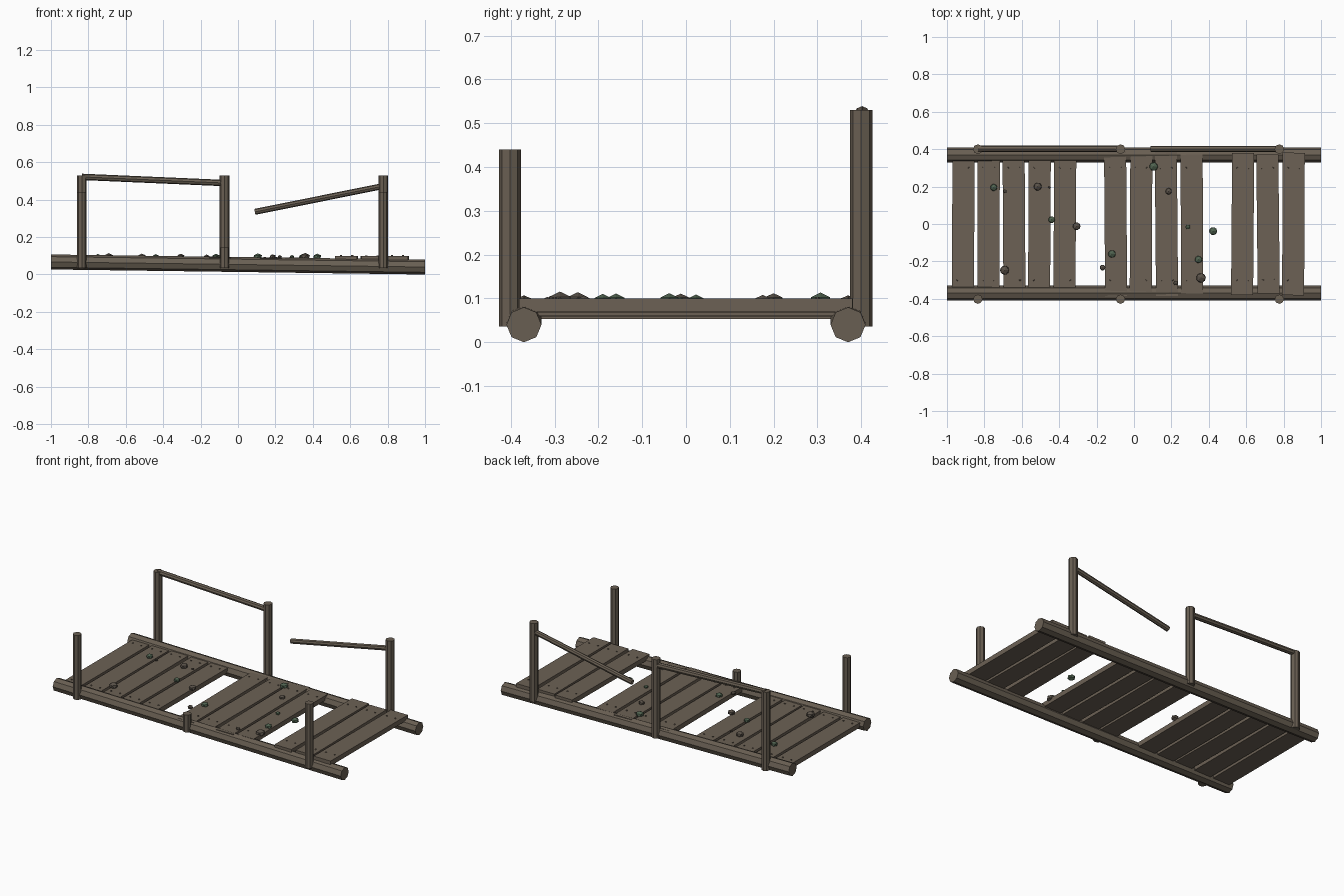
import bpy, bmesh, math, random
from mathutils import Vector, Matrix

if "Cube" in bpy.data.objects:
    bpy.data.objects.remove(bpy.data.objects["Cube"])

random.seed(4)


def material(name, rgb):
    m = bpy.data.materials.new(name)
    m.diffuse_color = (*rgb, 1)
    m.use_nodes = True
    m.node_tree.nodes["Principled BSDF"].inputs["Base Color"].default_value = m.diffuse_color
    return m


plank_wood = material("plank wood", (0.150, 0.120, 0.090))
log_wood = material("log wood", (0.142, 0.115, 0.086))
moss_green = material("moss green", (0.080, 0.125, 0.080))
mud_brown = material("mud brown", (0.100, 0.083, 0.066))


def finish(name, bm, mat):
    mesh = bpy.data.meshes.new(name)
    bm.to_mesh(mesh)
    bm.free()
    mesh.materials.append(mat)
    obj = bpy.data.objects.new(name, mesh)
    bpy.context.collection.objects.link(obj)
    return obj


def pole(name, a, b, radius, mat, sides=8, top=1.0):
    """Faceted round timber between two points."""
    a, b = Vector(a), Vector(b)
    turn = (b - a).to_track_quat('Z', 'Y').to_matrix().to_4x4()
    bm = bmesh.new()
    bmesh.ops.create_cone(bm, cap_ends=True, segments=sides, radius1=radius,
                          radius2=radius * top, depth=(b - a).length,
                          matrix=Matrix.Translation((a + b) / 2) @ turn)
    return finish(name, bm, mat)


def plank(name, x, top, length, yaw):
    """Deck board with nail heads at both ends."""
    place = Matrix.Translation((x, 0, top)) @ Matrix.Rotation(yaw, 4, 'Z')
    bm = bmesh.new()
    bmesh.ops.create_cube(bm, size=1, matrix=place @ Matrix.Translation((0, 0, -0.015))
                          @ Matrix.Diagonal((0.118, length, 0.03, 1)))
    for sx in (-1, 1):
        for sy in (-1, 1):
            bmesh.ops.create_cone(bm, cap_ends=True, segments=6, radius1=0.005,
                                  radius2=0.004, depth=0.006,
                                  matrix=place @ Matrix.Translation((sx * 0.03, sy * 0.30, 0.001)))
    return finish(name, bm, plank_wood)


# Two long bearer logs, dipping slightly to the right
for side, y in (("front", -0.37), ("back", 0.37)):
    pole(side + "_log", (-1, y, 0.067), (1, y, 0.04), 0.04, log_wood)

# Deck boards, with two missing
for i in range(14):
    if i in (5, 10):
        continue
    top = 0.086 if i < 5 else 0.09 if i < 10 else 0.1
    plank("plank_%d" % i, -0.913 + i * 0.1358, top + random.uniform(-0.003, 0.0),
          random.uniform(0.74, 0.78), random.uniform(-0.012, 0.012))

# Posts: tall at the back, shorter and one broken at the front
for x, front_top in ((-0.835, 0.44), (-0.072, 0.145), (0.777, 0.44)):
    pole("front_post", (x, -0.402, 0.036), (x, -0.402, front_top), 0.025, log_wood)
    pole("back_post", (x, 0.400, 0.036), (x, 0.400, 0.53), 0.026, log_wood)

# Handrails, one snapped and hanging
pole("whole_rail", (-0.835, 0.402, 0.522), (-0.072, 0.402, 0.489), 0.017, log_wood)
pole("broken_rail", (0.09, 0.402, 0.335), (0.777, 0.402, 0.473), 0.016, log_wood)

# Moss and mud clumps: x, y, radius
moss = [(-0.75, 0.195, 0.021), (-0.44, 0.023, 0.02), (-0.118, -0.16, 0.023),
        (0.105, 0.307, 0.026), (0.288, -0.016, 0.014), (0.423, -0.038, 0.024),
        (0.345, -0.19, 0.022)]
mud = [(-0.515, 0.2, 0.024), (-0.307, -0.012, 0.023), (-0.692, -0.247, 0.027),
       (-0.168, -0.233, 0.017), (0.185, 0.175, 0.019), (0.358, -0.288, 0.029),
       (0.223, -0.316, 0.013), (-0.69, 0.175, 0.01), (-0.452, 0.197, 0.008)]
for name, mat, clumps in (("moss_clump", moss_green, moss), ("mud_clump", mud_brown, mud)):
    for x, y, r in clumps:
        bm = bmesh.new()
        bmesh.ops.create_icosphere(bm, subdivisions=1, radius=r,
                                   matrix=Matrix.Translation((x, y, 0.094))
                                   @ Matrix.Diagonal((1, 1, 0.75, 1)))
        finish(name, bm, mat)
